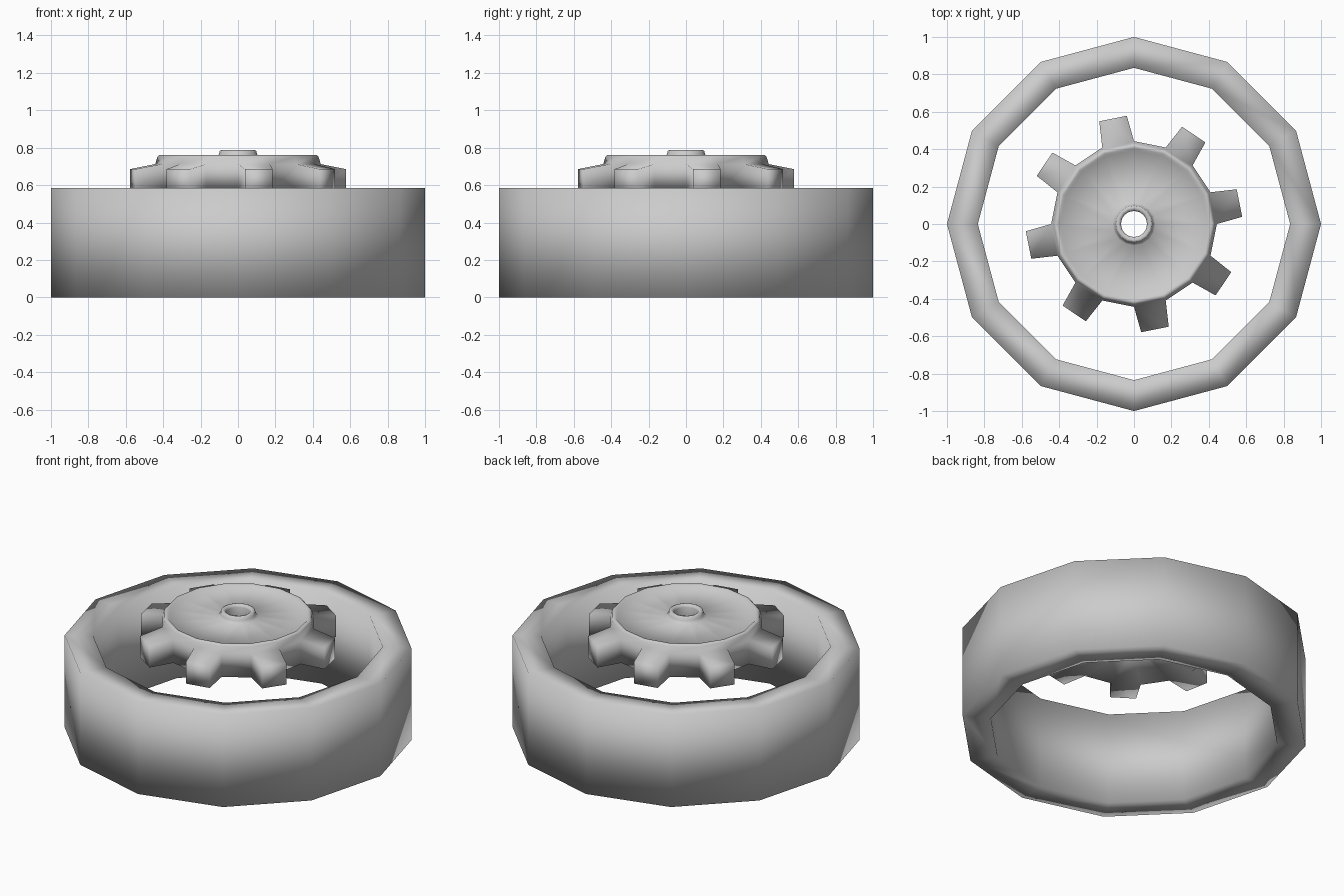
import bpy, bmesh
from math import cos, sin, pi

if "Cube" in bpy.data.objects:
    bpy.data.objects.remove(bpy.data.objects["Cube"])


def lathe(name, profile, sides):
    """Revolve a closed (radius, z) profile around z; returns bmesh and its vertex rings."""
    bm = bmesh.new()
    rings = []
    for i in range(sides):
        a = 2 * pi * i / sides
        rings.append([bm.verts.new((r * cos(a), r * sin(a), z)) for r, z in profile])
    faces = {}
    n = len(profile)
    for i in range(sides):
        p, q = rings[i], rings[(i + 1) % sides]
        for j in range(n):
            k = (j + 1) % n
            faces[i, j] = bm.faces.new((p[j], q[j], q[k], p[k]))
    return bm, faces


def finish(name, bm):
    bmesh.ops.recalc_face_normals(bm, faces=bm.faces)
    for f in bm.faces:
        f.smooth = True
    me = bpy.data.meshes.new(name)
    bm.to_mesh(me)
    bm.free()
    ob = bpy.data.objects.new(name, me)
    bpy.context.collection.objects.link(ob)
    return ob


# Twelve-sided outer ring
bm, _ = lathe("outer_ring", [(0.835, 0), (1, 0), (1, 0.585), (0.835, 0.585)], 12)
finish("outer_ring", bm)

# Toothed wheel: underside, side band, raised rim, recessed disc, hub and bore
profile = [(0.07, 0.56), (0.44, 0.56), (0.443, 0.712), (0.43, 0.752), (0.422, 0.76),
           (0.407, 0.76), (0.395, 0.746), (0.115, 0.746), (0.102, 0.765),
           (0.098, 0.783), (0.088, 0.787), (0.075, 0.783), (0.07, 0.77)]
bm, faces = lathe("gear_wheel", profile, 16)

# Teeth: pull out every second face of the side band
for i in range(0, 16, 2):
    a = 2 * pi * (i + 0.5) / 16
    out = bmesh.ops.extrude_discrete_faces(bm, faces=[faces[i, 1]])["faces"][0]
    for v in out.verts:
        side = -sin(a) * v.co.x + cos(a) * v.co.y
        w = 0.075 if side > 0 else -0.075
        z = 0.685 if v.co.z > 0.63 else 0.55
        v.co = (0.575 * cos(a) - w * sin(a), 0.575 * sin(a) + w * cos(a), z)
finish("gear_wheel", bm)
